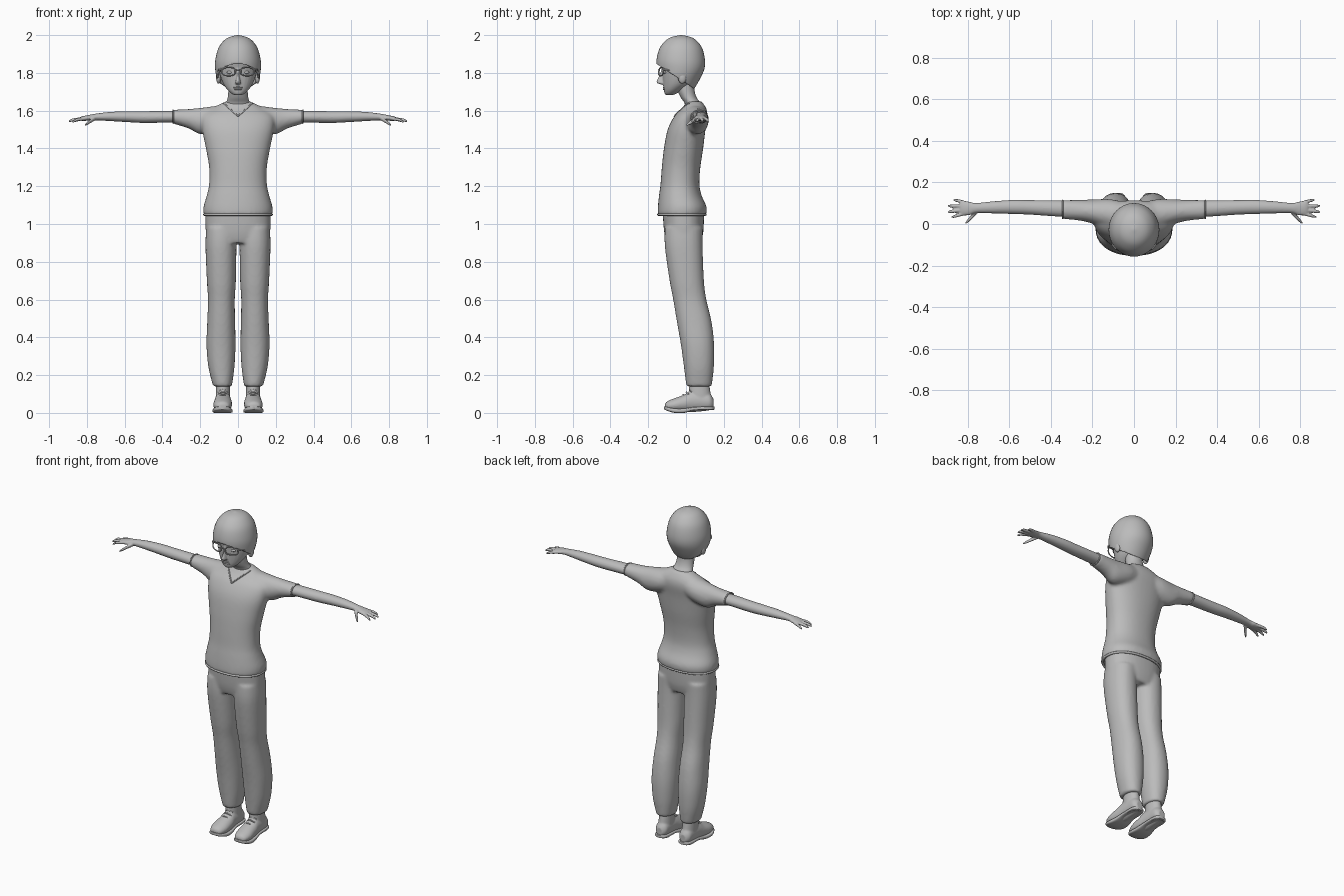
import bpy, bmesh, math
from mathutils import Vector
from mathutils.bvhtree import BVHTree

if "Cube" in bpy.data.objects:
    bpy.data.objects.remove(bpy.data.objects["Cube"])

GREY = bpy.data.materials.new("plain_grey")
GREY.diffuse_color = (0.5, 0.5, 0.5, 1)
GREY.use_nodes = True
GREY.node_tree.nodes["Principled BSDF"].inputs["Base Color"].default_value = GREY.diffuse_color


def finish(ob, angle=50):
    ob.data.materials.clear()
    ob.data.materials.append(GREY)
    bpy.ops.object.select_all(action='DESELECT')
    ob.select_set(True)
    bpy.context.view_layer.objects.active = ob
    bpy.ops.object.shade_smooth_by_angle(angle=math.radians(angle))
    return ob


def add(name, mesh):
    ob = bpy.data.objects.new(name, mesh)
    bpy.context.collection.objects.link(ob)
    return finish(ob)


def spline(rings, steps):
    """Catmull-Rom interpolation between cross-sections."""
    out = []
    for i in range(len(rings) - 1):
        p = [rings[max(0, min(len(rings) - 1, i + k))] for k in (-1, 0, 1, 2)]
        for s in range(steps):
            t = s / steps
            out.append([0.5 * (2 * b + (c - a) * t + (2 * a - 5 * b + 4 * c - d) * t * t
                               + (3 * b - a - 3 * c + d) * t ** 3) for a, b, c, d in zip(*p)])
    return out + [list(rings[-1])]


def loft(bm, rings, axis='z', n=28, power=2.0, steps=4, sx=1):
    """Superellipse sections (along axis, centre a, centre b, radius a, radius b)."""
    loops = []
    for t, ca, cb, ra, rb in spline(rings, steps):
        loop = []
        for k in range(n):
            c, s = math.cos(2 * math.pi * k / n), math.sin(2 * math.pi * k / n)
            a = ca + max(ra, .001) * math.copysign(abs(c) ** (2 / power), c)
            b = cb + max(rb, .001) * math.copysign(abs(s) ** (2 / power), s)
            x, y, z = {'z': (a, b, t), 'x': (t, a, b), 'y': (a, t, b)}[axis]
            loop.append(bm.verts.new((sx * x, y, z)))
        loops.append(loop)
    faces = [bm.faces.new(loops[0]), bm.faces.new(loops[-1])]
    for p, q in zip(loops, loops[1:]):
        for k in range(n):
            faces.append(bm.faces.new((p[k], p[(k + 1) % n], q[(k + 1) % n], q[k])))
    bmesh.ops.recalc_face_normals(bm, faces=faces)


def solid(name, *parts):
    """One object from several lofts, each given as (rings, options)."""
    bm = bmesh.new()
    for rings, opts in parts:
        loft(bm, rings, **opts)
    me = bpy.data.meshes.new(name)
    bm.to_mesh(me)
    bm.free()
    return add(name, me)


def fuse(ob, voxel, smooth):
    """Blend overlapping lofts into one soft surface."""
    m = ob.modifiers.new("blend", 'REMESH')
    m.mode, m.voxel_size = 'VOXEL', voxel
    m = ob.modifiers.new("soften", 'SMOOTH')
    m.factor, m.iterations = 0.5, smooth
    me = bpy.data.meshes.new_from_object(ob.evaluated_get(bpy.context.evaluated_depsgraph_get()))
    ob.modifiers.clear()
    ob.data = me
    return finish(ob)


def tube(name, pts, r, closed=False):
    cu = bpy.data.curves.new(name, 'CURVE')
    cu.dimensions, cu.bevel_depth, cu.bevel_resolution = '3D', r, 2
    cu.use_fill_caps = True
    sp = cu.splines.new('POLY')
    sp.points.add(len(pts) - 1)
    for p, co in zip(sp.points, pts):
        p.co = (*co, 1)
    sp.use_cyclic_u = closed
    tmp = bpy.data.objects.new(name + "_path", cu)
    me = bpy.data.meshes.new_from_object(tmp)
    bpy.data.objects.remove(tmp)
    return add(name, me)


def ellipse(c, u, v, n=40, power=2.0):
    pts = []
    for k in range(n):
        a, b = math.cos(2 * math.pi * k / n), math.sin(2 * math.pi * k / n)
        a, b = (math.copysign(abs(w) ** (2 / power), w) for w in (a, b))
        pts.append(Vector(c) + Vector(u) * a + Vector(v) * b)
    return pts


def blob(name, c, r, n=16):
    bm = bmesh.new()
    bmesh.ops.create_uvsphere(bm, u_segments=n, v_segments=n // 2 + 2, radius=1)
    for v in bm.verts:
        v.co = Vector([c[i] + v.co[i] * r[i] for i in range(3)])
    me = bpy.data.meshes.new(name)
    bm.to_mesh(me)
    bm.free()
    return add(name, me)


SIDES = (("left", 1), ("right", -1))

# Shirt: torso blended with two short sleeves
torso = [(1.045, 0, -.022, .182, .128), (1.09, 0, -.02, .183, .129), (1.15, 0, -.03, .166, .113),
         (1.21, 0, -.032, .153, .103), (1.3, 0, -.026, .153, .102), (1.4, 0, -.013, .17, .104),
         (1.5, 0, .003, .19, .1), (1.57, 0, .026, .19, .088), (1.61, 0, .042, .14, .066),
         (1.64, 0, .044, .085, .046), (1.65, 0, .044, .06, .038)]
sleeve = [(.04, .045, 1.575, .06, .06), (.12, .05, 1.555, .07, .07), (.2, .06, 1.545, .058, .07),
          (.26, .066, 1.557, .05, .052), (.345, .07, 1.568, .046, .037)]
shirt = solid("shirt", (torso, dict(power=2.2, n=40)),
              *[(sleeve, dict(axis='x', sx=s)) for _, s in SIDES])
fuse(shirt, .009, 8)
tube("shirt_hem", ellipse((0, -.022, 1.05), (.178, 0, 0), (0, .124, 0), power=2.2), .007, True)

# V neckline laid on the shirt surface
bvh = BVHTree.FromObject(shirt, bpy.context.evaluated_depsgraph_get())
neckline = []
for k in range(-10, 11):
    x, z = .0075 * k, 1.57 + .0068 * abs(k)
    hit = bvh.ray_cast(Vector((x, -1, z)), Vector((0, 1, 0)))[0]
    if hit:
        neckline.append(hit)
tube("neckline", neckline, .004)

# Trousers: hips blended with two legs
hips = [(.9, 0, -.012, .165, .09), (.96, 0, -.012, .171, .104), (1.07, 0, -.014, .172, .11)]
leg = [(.98, .086, -.012, .083, .1), (.88, .09, -.012, .082, .1), (.7, .088, .004, .077, .091),
       (.6, .088, .02, .071, .088), (.48, .089, .044, .074, .092), (.36, .09, .061, .077, .088),
       (.25, .088, .068, .07, .08), (.17, .084, .069, .056, .071), (.14, .082, .069, .049, .066)]
trousers = solid("trousers", (hips, dict(n=40, power=2.3)),
                 *[(leg, dict(sx=s, power=2.2)) for _, s in SIDES])
fuse(trousers, .009, 5)

# Neck and head with nose, lips and eyes
solid("neck", ([(1.57, 0, .045, .075, .04), (1.635, 0, .036, .064, .042), (1.67, 0, .014, .054, .042),
                (1.71, 0, .0, .051, .045), (1.77, 0, -.005, .05, .05)], {}))
head = [(1.683, 0, -.088, .02, .018), (1.69, 0, -.082, .034, .031), (1.71, 0, -.068, .056, .05),
        (1.74, 0, -.048, .077, .073), (1.78, 0, -.032, .093, .092), (1.82, 0, -.026, .101, .101),
        (1.87, 0, -.026, .105, .112), (1.92, 0, -.026, .09, .09)]
nose = [(1.738, 0, -.118, .007, .012), (1.745, 0, -.128, .015, .023), (1.755, 0, -.13, .013, .026),
        (1.78, 0, -.125, .008, .02), (1.81, 0, -.12, .007, .014), (1.83, 0, -.12, .008, .008)]
fuse(solid("head", (head, {}), (nose, dict(n=16))), .004, 4)
for nm, z in (("upper_lip", 1.723), ("lower_lip", 1.714)):
    blob(nm, (0, -.114, z), (.025, .009, .005))
for side, s in SIDES:
    blob(side + "_eye", (s * .043, -.111, 1.803), (.017, .009, .008))
    blob(side + "_ear", (s * .103, -.02, 1.775), (.013, .022, .032))
    tube(side + "_eyebrow", [(s * .02, -.121, 1.829), (s * .045, -.115, 1.836), (s * .07, -.098, 1.829)], .004)
    # Spectacles
    tube(side + "_lens_rim", ellipse((s * .05, -.132, 1.807), (.036, s * .012, 0), (0, .003, .022),
                                     28, 2.6), .0035, True)
    tube(side + "_temple_arm", [(s * .085, -.122, 1.818), (s * .104, -.1, 1.816),
                                (s * .11, -.02, 1.795)], .0035)
tube("spectacle_bridge", [(-.016, -.141, 1.812), (0, -.146, 1.816), (.016, -.141, 1.812)], .0035)

# Close-fitting cap, trimmed on a slope from brow to nape
bm = bmesh.new()
loft(bm, [(1.695, 0, -.02, .055, .045), (1.72, 0, -.024, .085, .07), (1.77, 0, -.032, .111, .107),
          (1.82, 0, -.028, .121, .125), (1.87, 0, -.028, .12, .128), (1.93, 0, -.027, .104, .113),
          (1.97, 0, -.026, .076, .083), (1.99, 0, -.026, .045, .05), (2.0, 0, -.026, .004, .004)], n=40)
bmesh.ops.bisect_plane(bm, geom=bm.verts[:] + bm.edges[:] + bm.faces[:], plane_co=(0, -.155, 1.847),
                       plane_no=(0, .66, 1), clear_inner=True)
me = bpy.data.meshes.new("cap")
bm.to_mesh(me)
bm.free()
cap = add("cap", me)
m = cap.modifiers.new("thickness", 'SOLIDIFY')
m.thickness, m.offset = .01, -1

# Arms, hands and fingers
arm = [(.3, .072, 1.567, .04, .031), (.4, .076, 1.567, .038, .031), (.5, .08, 1.566, .035, .031),
       (.58, .082, 1.568, .034, .029), (.68, .08, 1.569, .029, .024), (.76, .077, 1.566, .024, .017),
       (.79, .075, 1.562, .032, .015), (.825, .076, 1.558, .036, .012), (.838, .077, 1.556, .03, .008)]
tips = [(.052, .878, .034, 1.537), (.069, .896, .058, 1.541), (.086, .896, .087, 1.542), (.102, .87, .116, 1.541)]
for side, s in SIDES:
    parts = [(arm, dict(axis='x', sx=s, n=20))]
    for y, tx, ty, tz in tips:
        parts.append(([(.81, y, 1.558, .009, .009), (tx - .025, (y + 2 * ty) / 3, 1.552, .0085, .0085),
                       (tx - .004, ty, tz + .003, .006, .006), (tx, ty, tz, .002, .002)],
                      dict(axis='x', sx=s, n=10, steps=3)))
    parts.append(([(.755, .062, 1.56, .012, .012), (.78, .036, 1.545, .012, .011),
                   (.803, .012, 1.529, .009, .008), (.812, .003, 1.523, .003, .003)],
                  dict(axis='x', sx=s, n=10, steps=3)))
    fuse(solid(side + "_arm", *parts), .0045, 2)
    tube(side + "_sleeve_edge", ellipse((s * .343, .07, 1.568), (0, .043, 0), (0, 0, .034)), .004, True)

    # Shoes: rounded upper, ankle, flat sole with heel, laces
    upper = [(-.112, .083, .034, .014, .012), (-.1, .083, .037, .036, .024), (-.06, .082, .042, .049, .036),
             (-.01, .08, .05, .048, .046), (.03, .08, .06, .043, .056), (.08, .08, .062, .04, .054),
             (.125, .08, .058, .037, .044), (.145, .08, .05, .02, .026)]
    ankle = [(.05, .08, .078, .038, .06), (.1, .08, .073, .038, .058), (.16, .08, .07, .037, .052)]
    fuse(solid(side + "_shoe", (upper, dict(axis='y', sx=s)), (ankle, dict(sx=s))), .005, 4)
    solid(side + "_sole", ([(-.116, .083, .027, .012, .008), (-.1, .083, .022, .04, .011),
                            (-.06, .082, .012, .053, .012), (-.01, .08, .012, .05, .012),
                            (.04, .08, .022, .043, .01), (.1, .08, .024, .042, .01),
                            (.138, .08, .025, .035, .01), (.15, .08, .025, .015, .008)],
                           dict(axis='y', sx=s, power=4)))
    solid(side + "_heel", ([(.014, .08, .1, .037, .04), (.03, .08, .1, .039, .045)], dict(sx=s, power=2.6)))
    for k in range(3):
        y, z = -.015 + .017 * k, .097 + .013 * k
        tube(f"{side}_lace_{k + 1}", [(s * (.08 + .01 * j), y + .002 * j * j, z - .0022 * j * j)
                                      for j in (-2.5, -1.2, 0, 1.2, 2.5)], .004)
